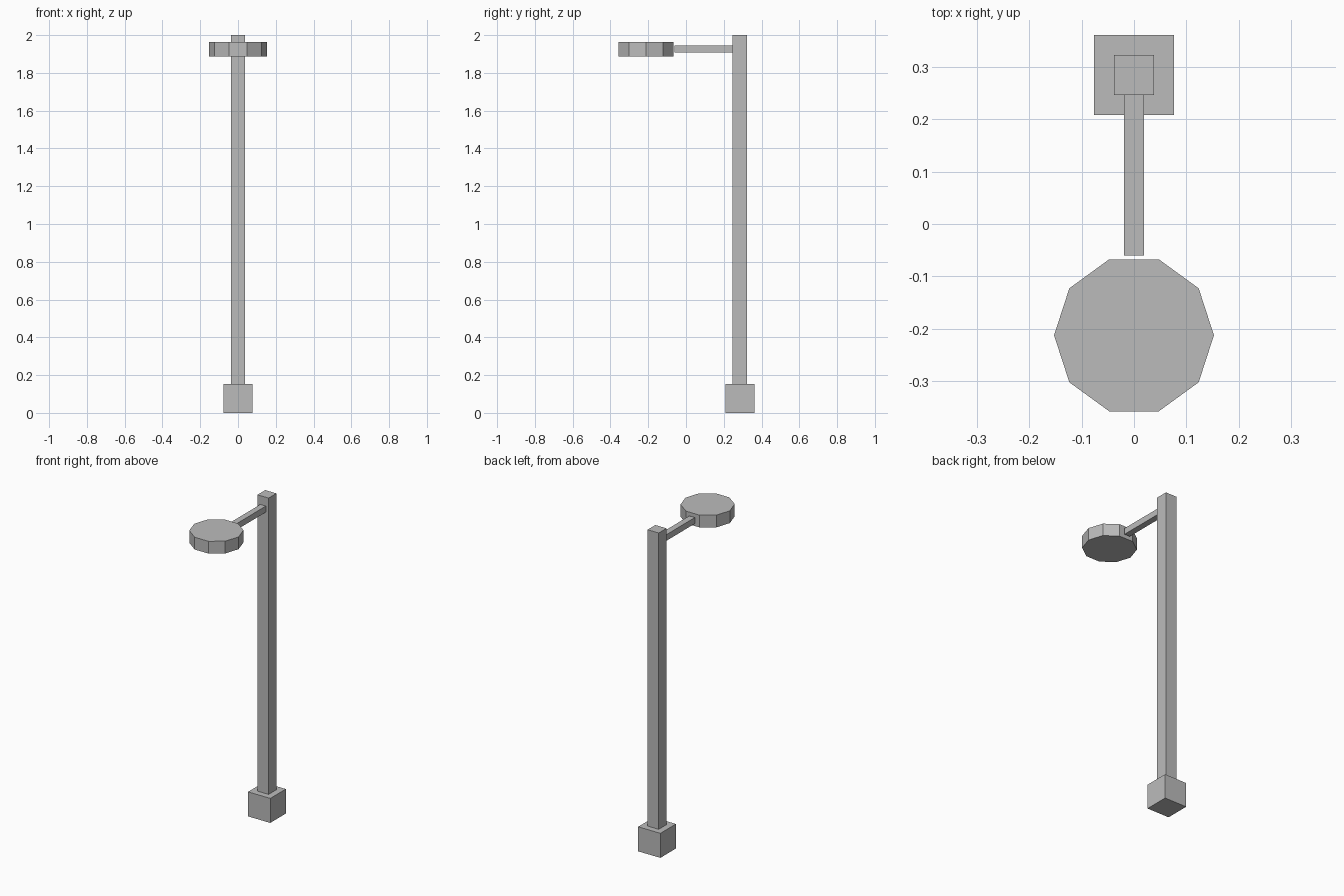
import bpy
import math

default_cube = bpy.data.objects.get("Cube")
if default_cube:
    bpy.data.objects.remove(default_cube, do_unlink=True)

# Single plain grey
grey = bpy.data.materials.new("plain grey")
grey.use_nodes = True
COLOUR = (0.5, 0.5, 0.5, 1)
grey.diffuse_color = COLOUR
grey.node_tree.nodes["Principled BSDF"].inputs["Base Color"].default_value = COLOUR


def finish(name):
    obj = bpy.context.object
    obj.name = name
    obj.data.materials.append(grey)
    return obj


def box(name, size, centre):
    bpy.ops.mesh.primitive_cube_add(size=1, location=centre)
    obj = finish(name)
    obj.scale = size
    bpy.ops.object.transform_apply(location=False, rotation=False, scale=True)
    return obj


POST_Y = 0.285
BASE = 0.153
POST = BASE / 2
ARM = BASE / 4

# Square footing and post
box("base", (BASE, BASE, BASE), (0, POST_Y, BASE / 2))
box("post", (POST, POST, 2 - BASE), (0, POST_Y, 1 + BASE / 2))

# Arm reaching forward from the post
arm_back, arm_front = POST_Y - POST / 2, -0.06
box("arm", (ARM, arm_back - arm_front, ARM),
    (0, (arm_back + arm_front) / 2, 1.926))

# Ten-sided lamp head, with a corner pointing to each side
bpy.ops.mesh.primitive_cylinder_add(
    vertices=10, radius=BASE, depth=POST,
    location=(0, -0.213, 1.926), rotation=(0, 0, math.pi / 2))
finish("lamp_head")
